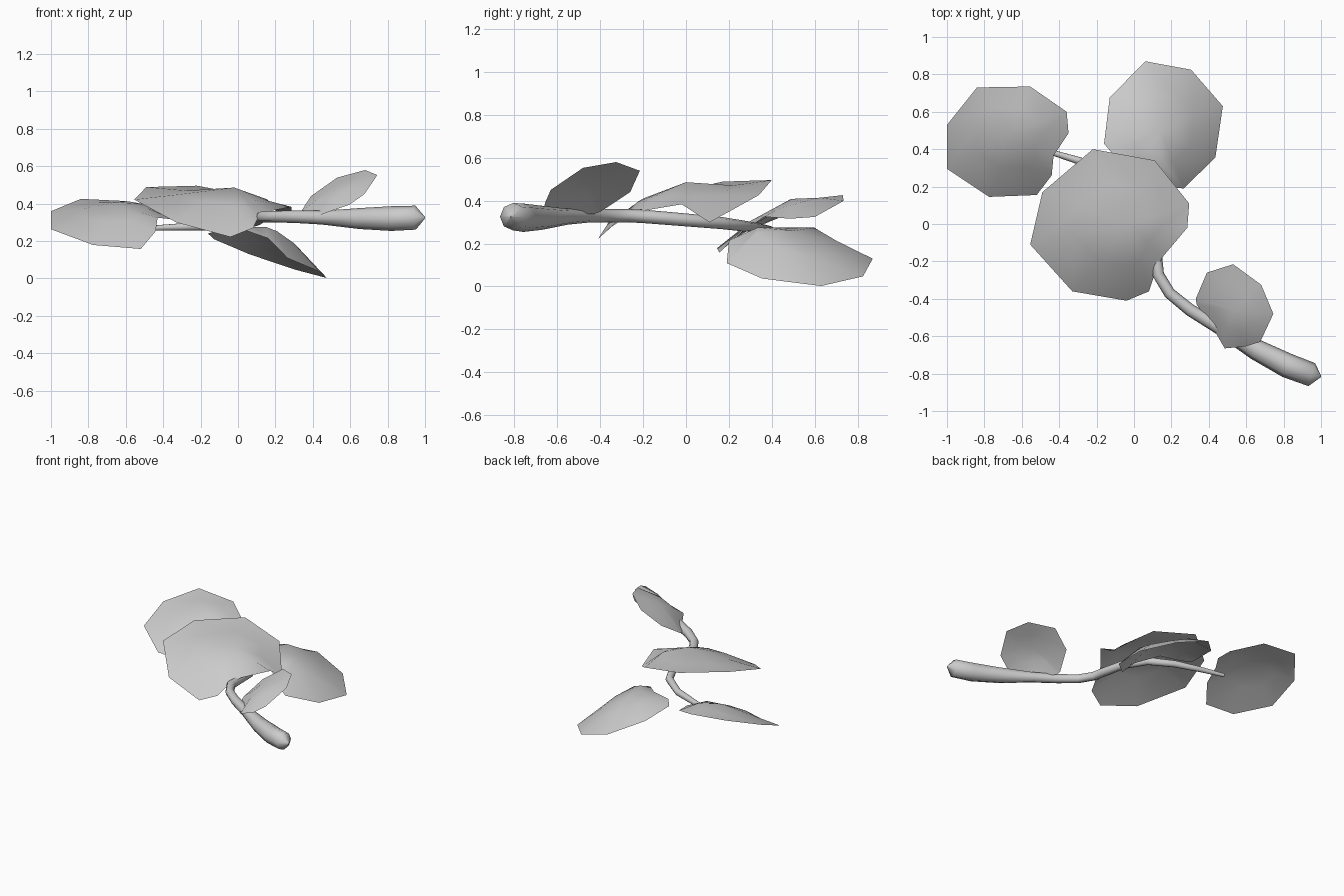
import bpy
import bmesh
from mathutils import Vector

default_cube = bpy.data.objects.get("Cube")
if default_cube:
    bpy.data.objects.remove(default_cube, do_unlink=True)


def make_material(name, color):
    material = bpy.data.materials.new(name)
    material.use_nodes = True
    material.diffuse_color = color
    material.node_tree.nodes["Principled BSDF"].inputs["Base Color"].default_value = color
    return material


plain_grey = make_material("plain_grey", (0.6, 0.6, 0.6, 1))


def make_leaf(name, middle, slope, crown, notch, fullness, ceiling, outline):
    """Shallow domed leaf: a rim on a tilted plane, a raised ring and a crown.

    Every point is (x, y, lift above the tilted plane). The dome is fuller
    towards the notch, and its flattened top stays below the ceiling.
    """
    center = Vector(crown[:2])
    towards_notch = (Vector(notch) - center).normalized()

    def place(x, y, lift=0):
        tilt = slope[0] * (x - middle[0]) + slope[1] * (y - middle[1])
        return Vector((x, y, middle[2] + tilt + lift))

    def raised(point):
        arm = Vector(point[:2]) - center
        share = fullness + 0.3 * arm.normalized().dot(towards_notch)
        spot = place(*(center + arm * 0.55), crown[2] * share)
        spot.z = min(spot.z, ceiling)
        return spot

    bm = bmesh.new()
    top = bm.verts.new(place(*crown))
    rim = [bm.verts.new(place(*point)) for point in outline]
    ring = [bm.verts.new(raised(point)) for point in outline]
    for i in range(len(rim)):
        bm.faces.new((top, ring[i - 1], ring[i]))
        bm.faces.new((ring[i - 1], rim[i - 1], rim[i], ring[i]))
    for face in bm.faces:
        face.smooth = True
    mesh = bpy.data.meshes.new(name)
    bm.to_mesh(mesh)
    bm.free()
    mesh.materials.append(plain_grey)
    leaf = bpy.data.objects.new(name, mesh)
    bpy.context.collection.objects.link(leaf)


def make_stem(name, path):
    """Round tapering stem along a path of (x, y, z, radius)."""
    curve = bpy.data.curves.new(name, "CURVE")
    curve.dimensions = "3D"
    curve.bevel_depth = 1
    curve.bevel_resolution = 2
    curve.use_fill_caps = True
    spline = curve.splines.new("POLY")
    spline.points.add(len(path) - 1)
    for point, (x, y, z, radius) in zip(spline.points, path):
        point.co = (x, y, z, 1)
        point.radius = radius
    spline.use_smooth = True
    curve.materials.append(plain_grey)
    stem = bpy.data.objects.new(name, curve)
    bpy.context.collection.objects.link(stem)


# Large central leaf, notched towards the stem
make_leaf(
    "large_leaf", middle=(-.13, 0, .36), slope=(-.22, .29),
    crown=(-.02, 0, .15), notch=(.15, -.18), fullness=.6, ceiling=.49,
    outline=[(.295, .11), (.11, .34, .02), (-.22, .4), (-.49, .17), (-.555, -.11),
             (-.33, -.36), (-.04, -.41), (.08, -.36, .06), (.11, -.27, .1),
             (.15, -.18, .11), (.285, -.02, .12)])

# Leaf at the thin end of the stem
make_leaf(
    "end_leaf", middle=(-.68, .5, .315), slope=(-.1, .41),
    crown=(-.65, .49, .1), notch=(-.43, .365), fullness=.6, ceiling=.425,
    outline=[(-.36, .6), (-.555, .735), (-.84, .73), (-1, .53), (-1, .295),
             (-.775, .145), (-.52, .155), (-.44, .26, .06), (-.43, .365, .09),
             (-.35, .485, .04)])

# Back leaf drooping to the side
make_leaf(
    "back_leaf", middle=(.16, .53, .12), slope=(-.35, -.075),
    crown=(.14, .5, .13), notch=(.04, .33), fullness=.85, ceiling=.275,
    outline=[(.475, .63), (.305, .825), (.06, .87), (-.13, .675), (-.16, .43),
             (-.11, .37, .03), (.04, .33, .08), (.16, .2, .07), (.265, .19),
             (.435, .355)])

# Small upright leaf near the thick end
make_leaf(
    "small_leaf", middle=(.55, -.445, .455), slope=(.575, .415),
    crown=(.53, -.46, .05), notch=(.49, -.66), fullness=.7, ceiling=.56,
    outline=[(.745, -.48), (.68, -.325), (.53, -.215), (.39, -.26), (.33, -.4),
             (.335, -.43), (.43, -.57), (.485, -.665, .03), (.595, -.655),
             (.675, -.63)])

# Stem, thick at the front and tapering to the end leaf
make_stem("stem", [
    (1, -.815, .325, .004), (.95, -.805, .325, .064), (.82, -.757, .32, .066),
    (.65, -.67, .32, .056), (.45, -.55, .325, .037), (.3, -.46, .33, .033),
    (.19, -.37, .33, .031), (.13, -.27, .33, .031), (.12, -.18, .325, .031),
    (.1, 0, .31, .03), (.02, .17, .295, .028), (-.13, .28, .28, .025),
    (-.3, .34, .275, .02), (-.48, .395, .268, .013)])
